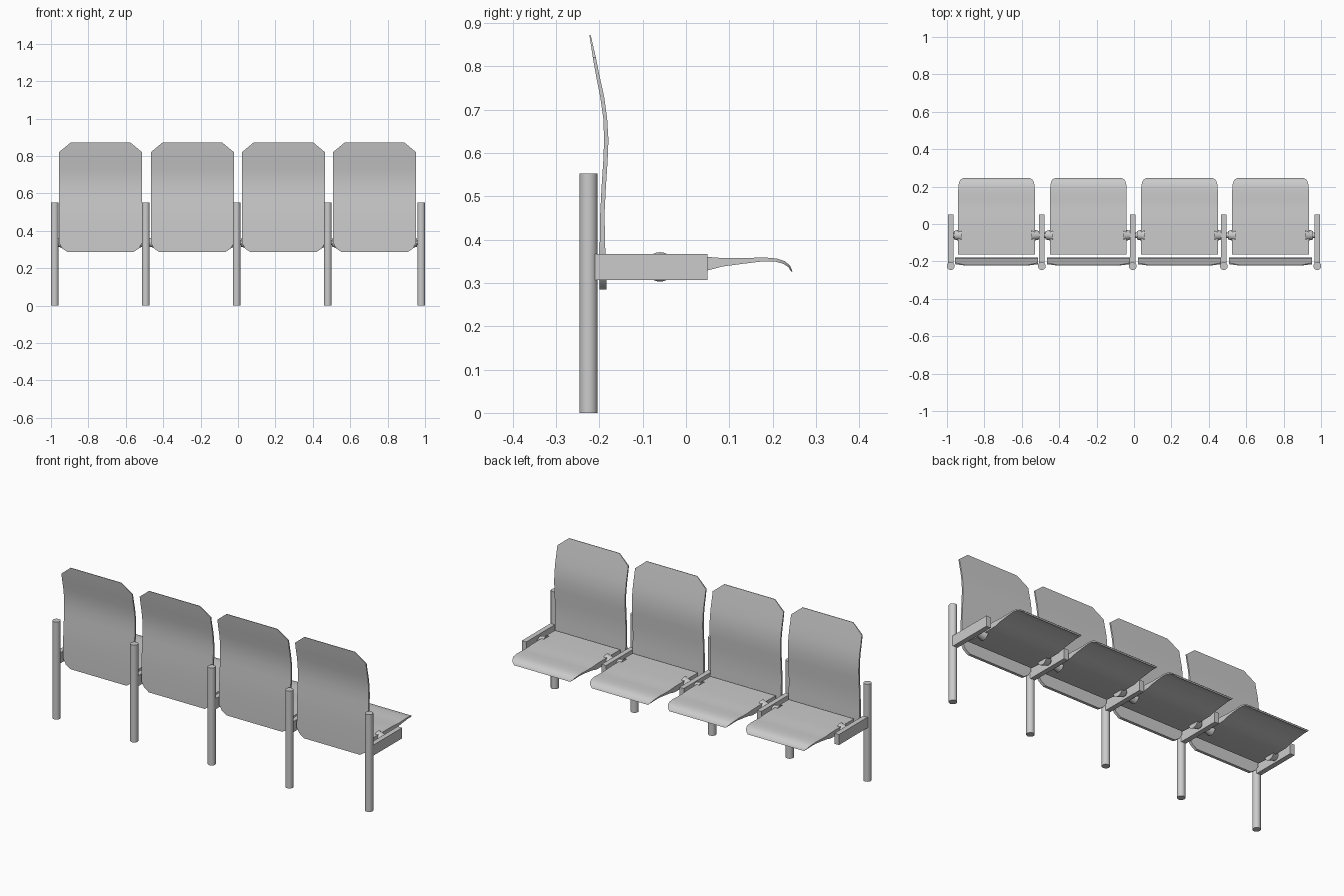
import bpy, bmesh, math
from mathutils import Matrix

if "Cube" in bpy.data.objects:
    bpy.data.objects.remove(bpy.data.objects["Cube"])

POSTS = (-0.98, -0.493, -0.007, 0.48, 0.98)
SEATS = (-0.735, -0.244, 0.243, 0.73)


def finish(name, bm):
    bmesh.ops.recalc_face_normals(bm, faces=bm.faces)
    me = bpy.data.meshes.new(name)
    bm.to_mesh(me)
    bm.free()
    ob = bpy.data.objects.new(name, me)
    bpy.context.collection.objects.link(ob)
    bpy.context.view_layer.objects.active = ob
    ob.select_set(True)
    bpy.ops.object.shade_smooth_by_angle(angle=math.radians(32))
    ob.select_set(False)
    return ob


def slab(name, cx, stations):
    """Closed panel from stations (half width, (y, z) one side, (y, z) other side)."""
    bm = bmesh.new()
    rings = []
    for w, a, b in stations:
        rings.append([bm.verts.new((cx + s * w, p[0], p[1]))
                      for s, p in ((-1, a), (1, a), (1, b), (-1, b))])
    for r, q in zip(rings, rings[1:]):
        for i in range(4):
            j = (i + 1) % 4
            bm.faces.new((r[i], r[j], q[j], q[i]))
    bm.faces.new(rings[0])
    bm.faces.new(rings[-1])
    return finish(name, bm)


def cone(name, loc, r1, r2, depth, rot=None, sides=24):
    bm = bmesh.new()
    m = Matrix.Translation(loc)
    if rot:
        m = m @ Matrix.Rotation(rot, 4, 'Y')
    bmesh.ops.create_cone(bm, cap_ends=True, segments=sides, radius1=r1,
                          radius2=r2, depth=depth, matrix=m)
    return finish(name, bm)


# Backrest: (half width, z, rear y, front y), bottom to top
BACK = [(0.175, 0.285, -0.200, -0.184), (0.205, 0.305, -0.200, -0.184),
        (0.222, 0.335, -0.200, -0.185), (0.222, 0.40, -0.199, -0.187),
        (0.222, 0.46, -0.198, -0.188), (0.222, 0.52, -0.195, -0.185),
        (0.222, 0.58, -0.191, -0.181), (0.222, 0.63, -0.189, -0.179),
        (0.222, 0.68, -0.191, -0.182), (0.222, 0.73, -0.198, -0.189),
        (0.222, 0.78, -0.208, -0.200), (0.222, 0.82, -0.215, -0.208),
        (0.159, 0.872, -0.223, -0.220)]

# Seat: (half width, top y, top z, underside y, underside z), rear to front
SEAT = [(0.205, -0.163, 0.360, -0.163, 0.335), (0.205, -0.10, 0.361, -0.10, 0.330),
        (0.205, 0.0, 0.361, 0.0, 0.328), (0.205, 0.05, 0.360, 0.05, 0.329),
        (0.205, 0.09, 0.357, 0.085, 0.338), (0.205, 0.13, 0.357, 0.13, 0.344),
        (0.205, 0.18, 0.359, 0.18, 0.350), (0.203, 0.21, 0.356, 0.207, 0.349),
        (0.198, 0.228, 0.350, 0.225, 0.344), (0.190, 0.240, 0.340, 0.236, 0.337),
        (0.176, 0.246, 0.326, 0.243, 0.326)]

for n, x in enumerate(SEATS, 1):
    slab(f"backrest_{n}", x, [(w, (a, z), (b, z)) for w, z, a, b in BACK])
    slab(f"seat_{n}", x, [(w, (y, z), (v, u)) for w, y, z, v, u in SEAT])
    # Tapered hinge knobs between seat and arms, plus thin axles into the arms
    for s, side in ((-1, "left"), (1, "right")):
        cone(f"hinge_{side}_{n}", (x + s * 0.208, -0.06, 0.337), 0.034, 0.022,
             0.04, s * math.pi / 2)
        cone(f"axle_{side}_{n}", (x + s * 0.226, -0.06, 0.337), 0.014, 0.014,
             0.03, s * math.pi / 2, 16)

# Posts and the side arms that carry the seats
for n, x in enumerate(POSTS, 1):
    cone(f"post_{n}", (x, -0.225, 0.276), 0.021, 0.021, 0.552)
    bm = bmesh.new()
    bmesh.ops.create_cube(bm, size=1, matrix=Matrix.Translation((x, -0.08, 0.337))
                          @ Matrix.Diagonal((0.028, 0.26, 0.06, 1)))
    finish(f"arm_{n}", bm)
